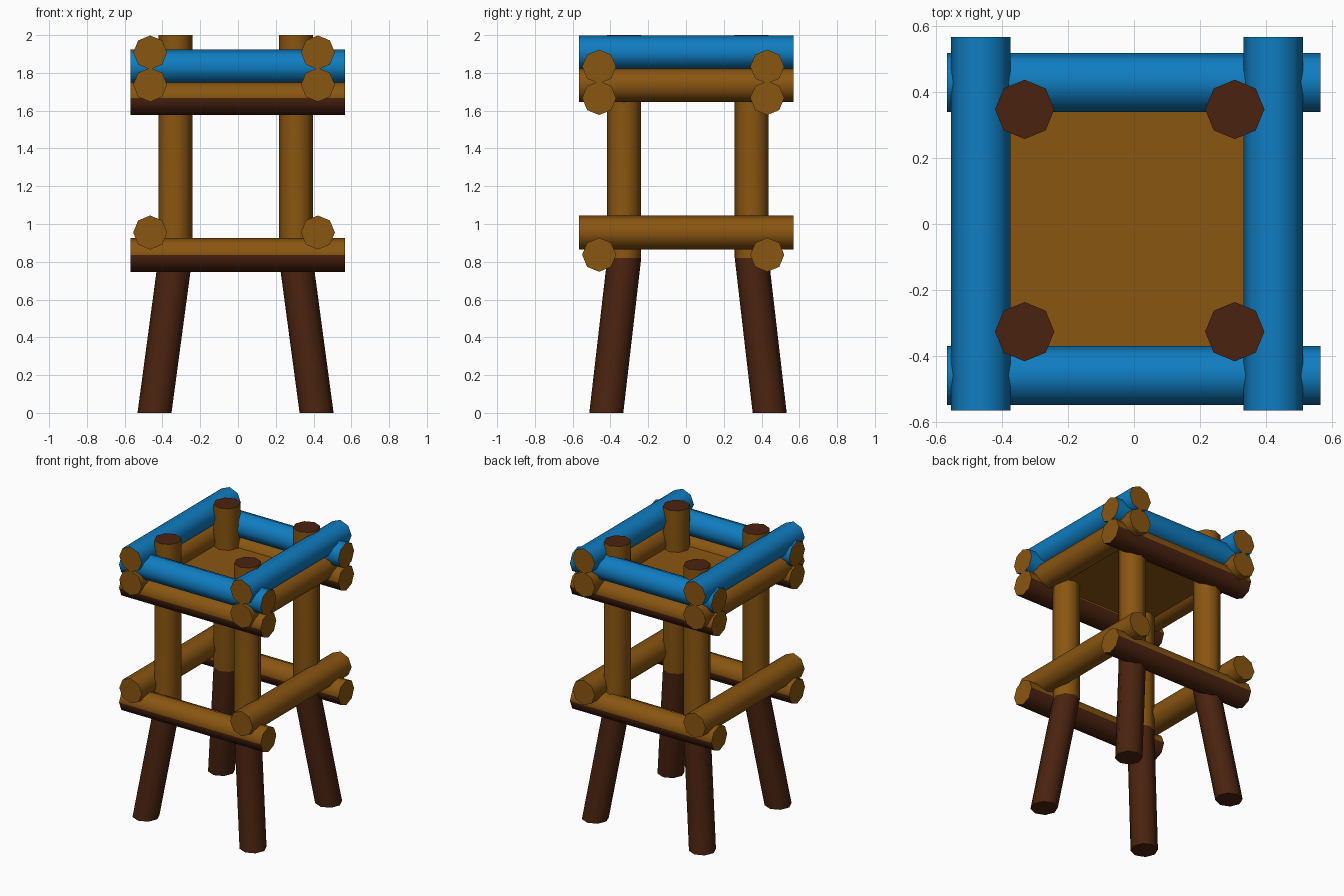
import bpy, bmesh, math
from mathutils import Vector

if "Cube" in bpy.data.objects:
    bpy.data.objects.remove(bpy.data.objects["Cube"])

R = 0.09       # log radius
SIDES = 8


def material(name, rgb):
    m = bpy.data.materials.new(name)
    m.diffuse_color = (*rgb, 1)
    m.use_nodes = True
    m.node_tree.nodes["Principled BSDF"].inputs["Base Color"].default_value = m.diffuse_color
    return m


OCHRE, BLUE, DARK = 0, 1, 2
MATS = [material("ochre_wood", (0.25, 0.092, 0.0055)),
        material("blue_paint", (0.005, 0.205, 0.53)),
        material("dark_brown_wood", (0.068, 0.0165, 0.0048))]


def tube(name, path, u, v, rule):
    """Eight-sided log through path points; u, v span the section plane."""
    bm = bmesh.new()
    rings = []
    for p in path:
        rings.append([bm.verts.new(Vector(p) + R * (math.cos(a) * Vector(u) + math.sin(a) * Vector(v)))
                      for a in (2 * math.pi * i / SIDES for i in range(SIDES))])
    for a, b in zip(rings, rings[1:]):
        for i in range(SIDES):
            j = (i + 1) % SIDES
            bm.faces.new((a[i], a[j], b[j], b[i]))
    caps = [bm.faces.new(rings[0]), bm.faces.new(rings[-1])]
    bmesh.ops.recalc_face_normals(bm, faces=bm.faces)
    bm.normal_update()
    for f in bm.faces:
        f.material_index = rule(f, f in caps)
    finish(name, bm)


def finish(name, bm):
    me = bpy.data.meshes.new(name)
    bm.to_mesh(me)
    bm.free()
    for m in MATS:
        me.materials.append(m)
    ob = bpy.data.objects.new(name, me)
    bpy.context.collection.objects.link(ob)
    bpy.ops.object.select_all(action='DESELECT')
    ob.select_set(True)
    bpy.context.view_layer.objects.active = ob
    bpy.ops.object.shade_smooth_by_angle(angle=math.radians(50))


# Colour rules
def plain(f, cap):
    return OCHRE


def two_tone(f, cap):      # dark underside
    return DARK if not cap and f.normal.z < 0 else OCHRE


def painted(f, cap):       # blue with bare ends
    return OCHRE if cap else BLUE


def post_rule(f, cap):     # dark leg, ochre post, dark end caps
    return DARK if cap or f.calc_center_median().z < 0.8 else OCHRE


# Logs running left-right (front and back)
for level, z, rule in (("lower", 0.837, two_tone), ("platform", 1.667, two_tone), ("rail", 1.833, painted)):
    for side, y in (("front", -0.46), ("back", 0.43)):
        tube(f"{level}_{side}_log", [(-0.568, y, z), (0.566, y, z)], (0, 1, 0), (0, 0, 1), rule)

# Logs running front-back (left and right)
for level, z, rule in (("lower", 0.955, plain), ("platform", 1.737, plain), ("rail", 1.908, painted)):
    for side, x in (("left", -0.465), ("right", 0.423)):
        tube(f"{level}_{side}_log", [(x, -0.566, z), (x, 0.568, z)], (1, 0, 0), (0, 0, 1), rule)

# Corner posts with splayed legs
for sx, x, fx in (("left", -0.332, -0.442), ("right", 0.306, 0.416)):
    for sy, y, fy in (("front", -0.327, -0.422), ("back", 0.348, 0.443)):
        tube(f"{sy}_{sx}_post", [(fx, fy, 0), (x, y, 0.82), (x, y, 2.0)], (1, 0, 0), (0, 1, 0), post_rule)

# Platform floor
bm = bmesh.new()
bmesh.ops.create_cube(bm, size=1)
for w in bm.verts:
    w.co = Vector((w.co.x * 0.888 - 0.021, w.co.y * 0.89 - 0.015, w.co.z * 0.02 + 1.69))
finish("platform_floor", bm)
